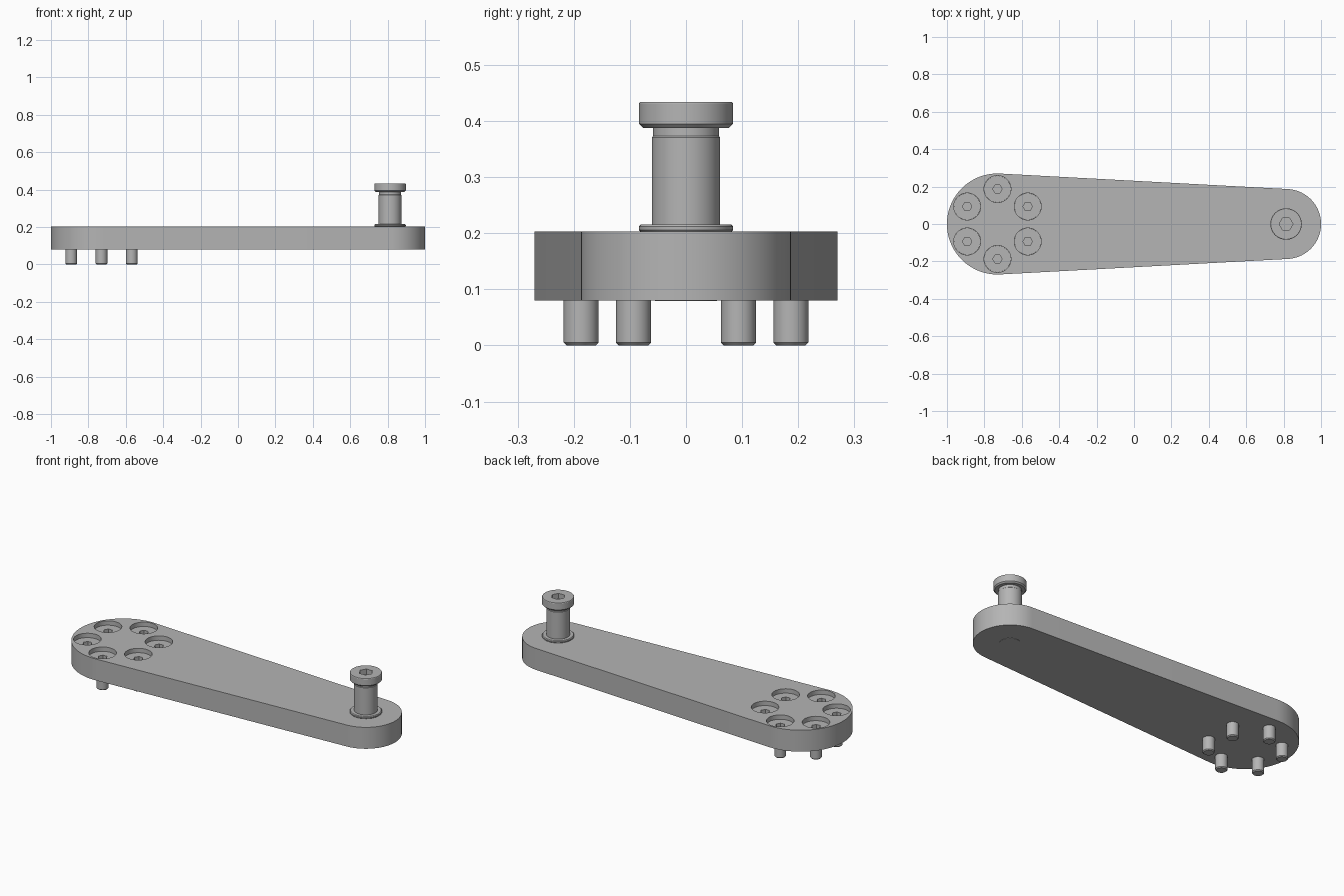
import bpy, bmesh, math

cube = bpy.data.objects.get("Cube")
if cube:
    bpy.data.objects.remove(cube, do_unlink=True)

steel = bpy.data.materials.new("grey_steel")
steel.use_nodes = True
COLOUR = (0.46, 0.46, 0.46, 1)
steel.diffuse_color = COLOUR
steel.node_tree.nodes["Principled BSDF"].inputs["Base Color"].default_value = COLOUR

BIG_X, BIG_R = -0.73, 0.27       # wide end of the arm
SMALL_X, SMALL_R = 0.813, 0.187  # narrow end of the arm
BOTTOM, TOP = 0.08, 0.203
BOLT_RING = 0.187


def make_object(name, bm):
    bmesh.ops.recalc_face_normals(bm, faces=bm.faces)
    mesh = bpy.data.meshes.new(name)
    bm.to_mesh(mesh)
    bm.free()
    mesh.materials.append(steel)
    obj = bpy.data.objects.new(name, mesh)
    bpy.context.collection.objects.link(obj)
    return obj


def activate(obj):
    bpy.ops.object.select_all(action='DESELECT')
    obj.select_set(True)
    bpy.context.view_layer.objects.active = obj


def smooth(obj):
    activate(obj)
    bpy.ops.object.shade_smooth_by_angle(angle=math.radians(30))


def cut(obj, cutter):
    """Subtract the cutter, then discard it."""
    activate(obj)
    mod = obj.modifiers.new("cut", 'BOOLEAN')
    mod.operation, mod.solver, mod.object = 'DIFFERENCE', 'EXACT', cutter
    bpy.ops.object.modifier_apply(modifier=mod.name)
    bpy.data.objects.remove(cutter, do_unlink=True)


def turned(bm, profile, x, y, sides=48):
    """Closed solid of revolution from (radius, z) pairs, bottom to top."""
    rings = [[bm.verts.new((x + r * math.cos(math.tau * i / sides),
                            y + r * math.sin(math.tau * i / sides), z))
              for i in range(sides)] for r, z in profile]
    for a, b in zip(rings, rings[1:]):
        for i in range(sides):
            j = (i + 1) % sides
            bm.faces.new((a[i], a[j], b[j], b[i]))
    bm.faces.new(rings[0][::-1])
    bm.faces.new(rings[-1])


def turned_object(name, profile, x, y, sides=48):
    bm = bmesh.new()
    turned(bm, profile, x, y, sides)
    return make_object(name, bm)


def socket_part(name, profile, x, y, socket_r, depth):
    """Turned part with a hexagonal drive socket in its top."""
    obj = turned_object(name, profile, x, y)
    top = profile[-1][1]
    cutter = turned_object("socket_cutter",
                           [(socket_r, top - depth), (socket_r, top + 0.05)], x, y, 6)
    cut(obj, cutter)
    smooth(obj)
    return obj


# Tapered arm: two end arcs joined by their common tangents
tangent = math.acos((BIG_R - SMALL_R) / (SMALL_X - BIG_X))
outline = []
for i in range(65):
    a = tangent + (math.tau - 2 * tangent) * i / 64
    outline.append((BIG_X + BIG_R * math.cos(a), BIG_R * math.sin(a)))
for i in range(65):
    a = -tangent + 2 * tangent * i / 64
    outline.append((SMALL_X + SMALL_R * math.cos(a), SMALL_R * math.sin(a)))
bm = bmesh.new()
base = bm.faces.new([bm.verts.new((x, y, BOTTOM)) for x, y in outline])
side = bmesh.ops.extrude_face_region(bm, geom=[base])
bmesh.ops.translate(bm, vec=(0, 0, TOP - BOTTOM),
                    verts=[g for g in side["geom"] if isinstance(g, bmesh.types.BMVert)])
arm = make_object("arm_plate", bm)

# Counterbores for the ring of screws
spots = [(BIG_X + BOLT_RING * math.cos(math.radians(30 + 60 * k)),
          BOLT_RING * math.sin(math.radians(30 + 60 * k))) for k in range(6)]
bm = bmesh.new()
for x, y in spots:
    turned(bm, [(0.072, 0.11), (0.072, TOP + 0.05)], x, y)
cut(arm, make_object("counterbore_cutter", bm))
smooth(arm)

# Six socket screws, heads sunk below the top and shanks out of the underside
screw = [(0.026, 0.0), (0.031, 0.005), (0.031, 0.105), (0.0715, 0.105), (0.0715, 0.178)]
for k, (x, y) in enumerate(spots):
    socket_part(f"screw_{k + 1}", screw, x, y, 0.025, 0.04)

# Post: flush foot, collar, shaft and chamfered head
smooth(turned_object("post_foot", [(0.055, BOTTOM - 0.001), (0.055, BOTTOM + 0.02)], SMALL_X, 0))
smooth(turned_object("post_collar", [(0.079, TOP - 0.004), (0.081, TOP), (0.084, 0.206),
                                     (0.084, 0.212), (0.080, 0.216)], SMALL_X, 0))
smooth(turned_object("post_shaft", [(0.061, 0.21), (0.061, 0.371), (0.059, 0.373),
                                    (0.059, 0.39)], SMALL_X, 0))
socket_part("post_head", [(0.077, 0.388), (0.084, 0.395), (0.084, 0.431), (0.082, 0.434)],
            SMALL_X, 0, 0.037, 0.03)
